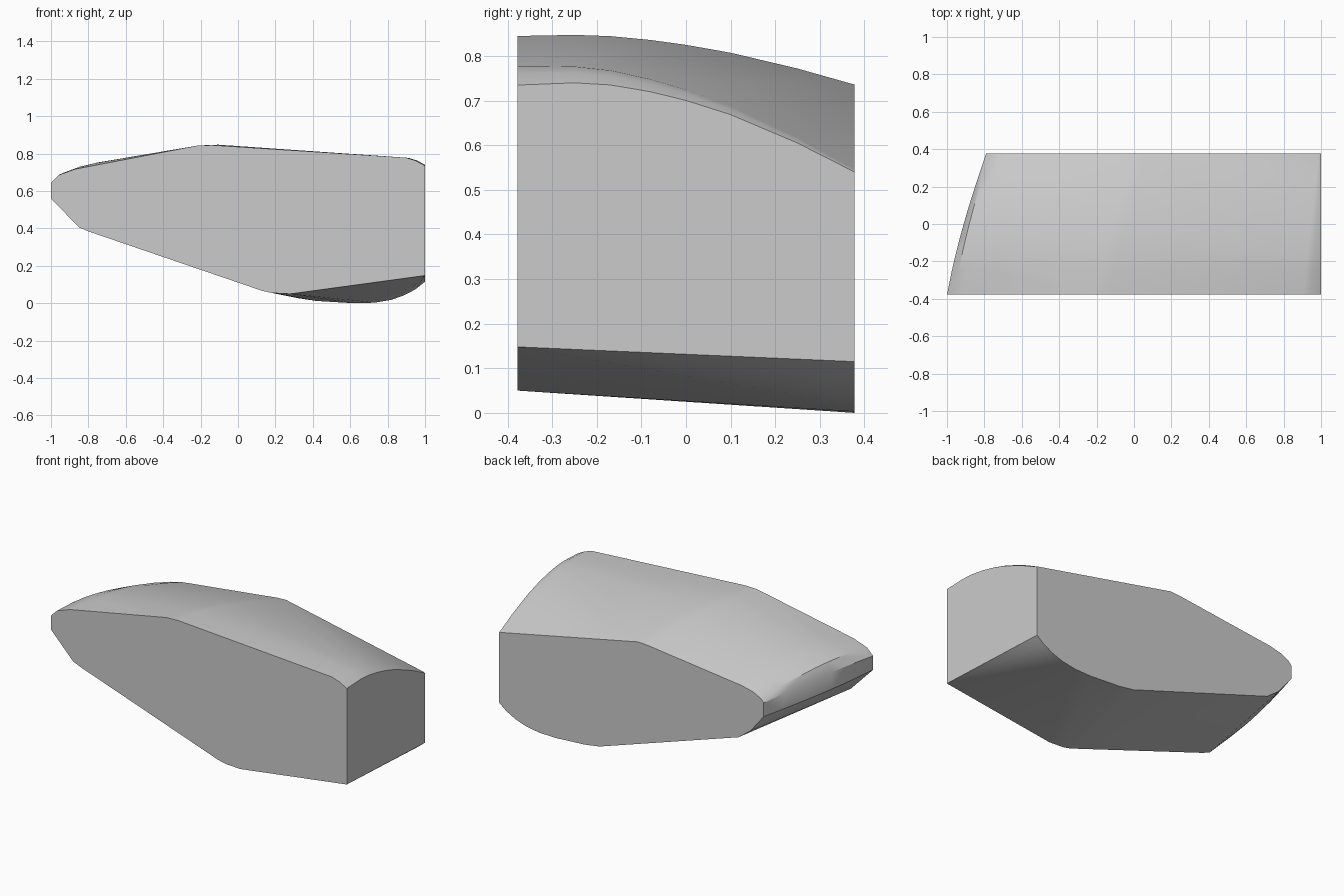
import bpy, bmesh, math

if "Cube" in bpy.data.objects:
    bpy.data.objects.remove(bpy.data.objects["Cube"])

HALF = 0.378  # half depth in y

# Upper outline: matching (x, z) on the front face and on the back face
UPPER = [
    ((-1.0, 0.56), (-0.79, 0.507)),
    ((-1.0, 0.645), (-0.79, 0.59)),
    ((-0.96, 0.685), (-0.77, 0.613)),
    ((-0.87, 0.717), (-0.72, 0.638)),
    ((-0.79, 0.733), (-0.64, 0.657)),
    ((-0.22, 0.842), (0.0, 0.733)),
    ((-0.14, 0.845), (0.06, 0.736)),
    ((0.90, 0.778), (0.99, 0.545)),
    ((0.95, 0.762), (0.995, 0.543)),
    ((1.0, 0.735), (1.0, 0.54)),
]
# How far the crown rises above the straight front-to-back line
WEIGHT = [0, 0.3, 0.6, 0.7, 0.75, 0.55, 0.55, 1, 1, 1]
CROWN = [(-HALF, 0), (-0.25, 0.038), (-0.17, 0.054), (-0.08, 0.062),
         (0, 0.063), (0.1, 0.057), (0.25, 0.032), (HALF, 0)]

# Lower outlines of the two flat sides
FRONT_LOW = [(1, 0.148), (0.28, 0.05), (0.18, 0.055), (0.13, 0.066),
             (-0.80, 0.384), (-0.85, 0.405)]
BACK_LOW = [(1, 0.115), (0.95, 0.075), (0.89, 0.043), (0.82, 0.018),
            (0.73, 0.003), (0.62, 0.0), (0.42, 0.012), (0.32, 0.027),
            (-0.62, 0.335), (-0.70, 0.395)]

bm = bmesh.new()
for y, rise in CROWN:
    t = (y + HALF) / (2 * HALF)
    for ((fx, fz), (bx, bz)), w in zip(UPPER, WEIGHT):
        x = fx + (bx - fx) * t
        if fx < -0.9:                       # nose bows out slightly
            x -= 0.25 * rise
        bm.verts.new((min(x, 1), y, fz + (bz - fz) * t + w * rise))
for outline, y in ((FRONT_LOW, -HALF), (BACK_LOW, HALF)):
    for x, z in outline:
        bm.verts.new((x, y, z))

# The body is a convex shell over these outlines
hull = bmesh.ops.convex_hull(bm, input=bm.verts)
junk = {g for g in hull["geom_interior"] + hull["geom_unused"]
        if isinstance(g, bmesh.types.BMVert)}
bmesh.ops.delete(bm, geom=list(junk), context="VERTS")
bmesh.ops.dissolve_limit(bm, angle_limit=math.radians(0.5),
                         verts=bm.verts, edges=bm.edges)
bmesh.ops.recalc_face_normals(bm, faces=bm.faces)

mesh = bpy.data.meshes.new("body_shell")
bm.to_mesh(mesh)
bm.free()
body = bpy.data.objects.new("body_shell", mesh)
bpy.context.collection.objects.link(body)
bpy.context.view_layer.objects.active = body
body.select_set(True)
bpy.ops.object.shade_smooth_by_angle(angle=math.radians(30))
